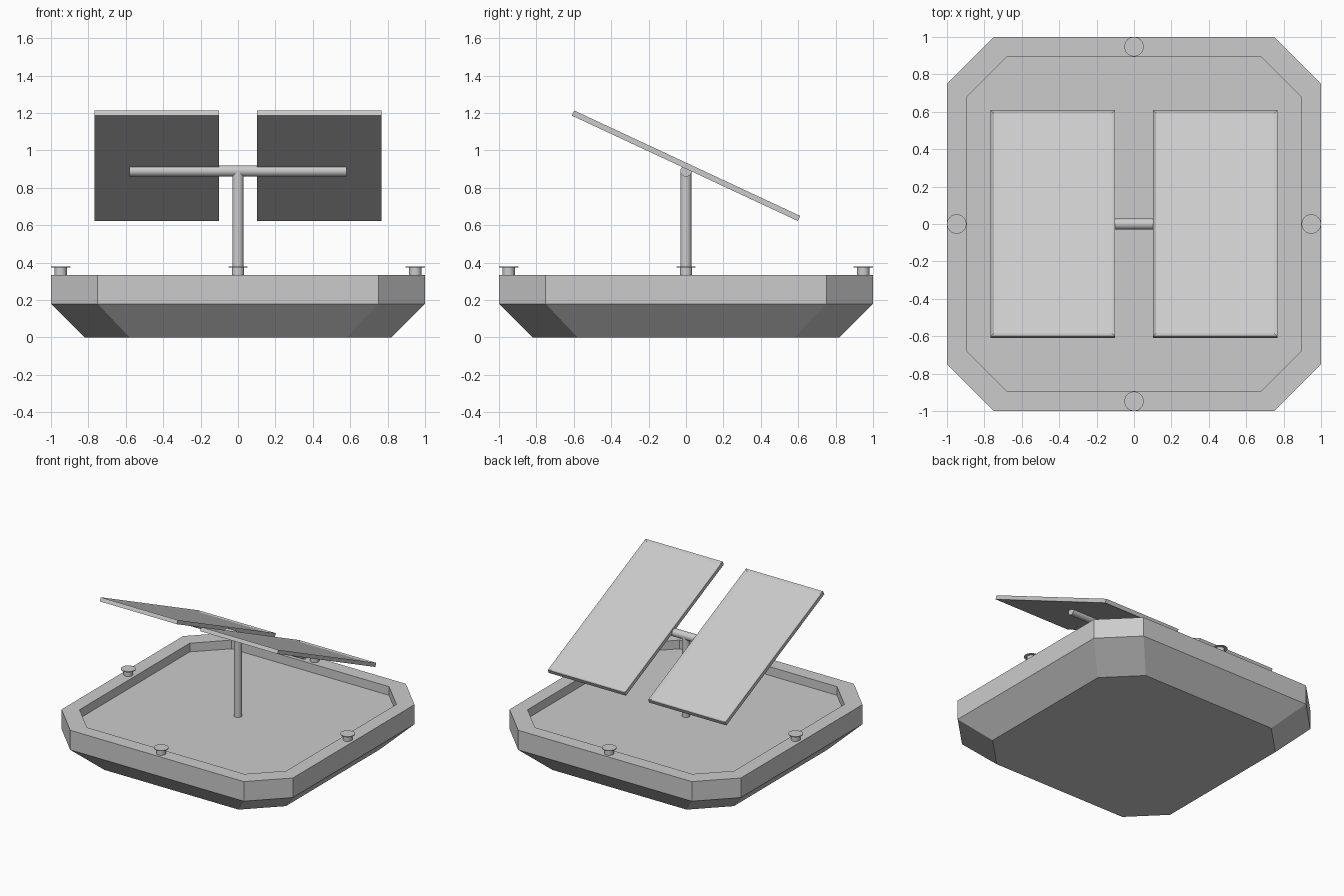
import bpy, bmesh, math
from mathutils import Matrix

if "Cube" in bpy.data.objects:
    bpy.data.objects.remove(bpy.data.objects["Cube"])

RIM_Z, FLOOR_Z = 0.333, 0.265


def finish(name, bm):
    bmesh.ops.recalc_face_normals(bm, faces=bm.faces)
    mesh = bpy.data.meshes.new(name)
    bm.to_mesh(mesh)
    bm.free()
    ob = bpy.data.objects.new(name, mesh)
    bpy.context.collection.objects.link(ob)
    return ob


def octagon(bm, half, flat, z):
    pts = [(half, -flat), (half, flat), (flat, half), (-flat, half),
           (-half, flat), (-half, -flat), (-flat, -half), (flat, -half)]
    return [bm.verts.new((x, y, z)) for x, y in pts]


def lathe(name, profile, loc, segs=32):
    # profile of (radius, height) rings, capped at both ends
    bm = bmesh.new()
    rings = []
    for r, z in profile:
        rings.append([bm.verts.new((r * math.cos(2 * math.pi * i / segs),
                                    r * math.sin(2 * math.pi * i / segs), z))
                      for i in range(segs)])
    for a, b in zip(rings, rings[1:]):
        for i in range(segs):
            j = (i + 1) % segs
            bm.faces.new((a[i], a[j], b[j], b[i]))
    bm.faces.new(rings[0])
    bm.faces.new(rings[-1])
    ob = finish(name, bm)
    ob.location = loc
    bpy.ops.object.select_all(action='DESELECT')
    bpy.context.view_layer.objects.active = ob
    ob.select_set(True)
    bpy.ops.object.shade_smooth_by_angle(angle=math.radians(35))
    return ob


# Hull: chamfered tub with sloped underside and sunken deck
bm = bmesh.new()
rings = [octagon(bm, *r) for r in [(0.82, 0.58, 0), (1, 0.75, 0.18), (1, 0.75, RIM_Z),
                                   (0.893, 0.68, RIM_Z), (0.893, 0.68, FLOOR_Z)]]
for a, b in zip(rings, rings[1:]):
    for i in range(8):
        j = (i + 1) % 8
        bm.faces.new((a[i], a[j], b[j], b[i]))
bm.faces.new(rings[0])
bm.faces.new(rings[-1])
finish("hull", bm)

# Mooring bollards in the middle of each rim side
for i, (x, y) in enumerate([(0, -1), (1, 0), (0, 1), (-1, 0)]):
    lathe(f"bollard_{i + 1}", [(0.033, 0), (0.033, 0.041), (0.052, 0.041), (0.052, 0.047)],
          (x * 0.948, y * 0.948, RIM_Z))

# Mast and crossbar
lathe("mast", [(0.03, FLOOR_Z), (0.03, 0.89)], (0, 0, 0))
bar = lathe("crossbar", [(0.03, -0.58), (0.03, 0.58)], (0, 0, 0.89))
bar.rotation_euler = (0, math.pi / 2, 0)

# Tilted solar panels with a recessed face inside a thin frame
for name, side in (("left_panel", -1), ("right_panel", 1)):
    bm = bmesh.new()
    bmesh.ops.create_cube(bm, size=1, matrix=Matrix.Diagonal((0.667, 1.333, 0.03, 1)))
    top = max(bm.faces, key=lambda f: f.calc_center_median().z)
    bmesh.ops.inset_region(bm, faces=[top], thickness=0.025)
    bmesh.ops.translate(bm, verts=top.verts, vec=(0, 0, -0.01))
    panel = finish(name, bm)
    panel.location = (side * 0.434, 0, 0.918)
    panel.rotation_euler = (math.radians(-25), 0, 0)
